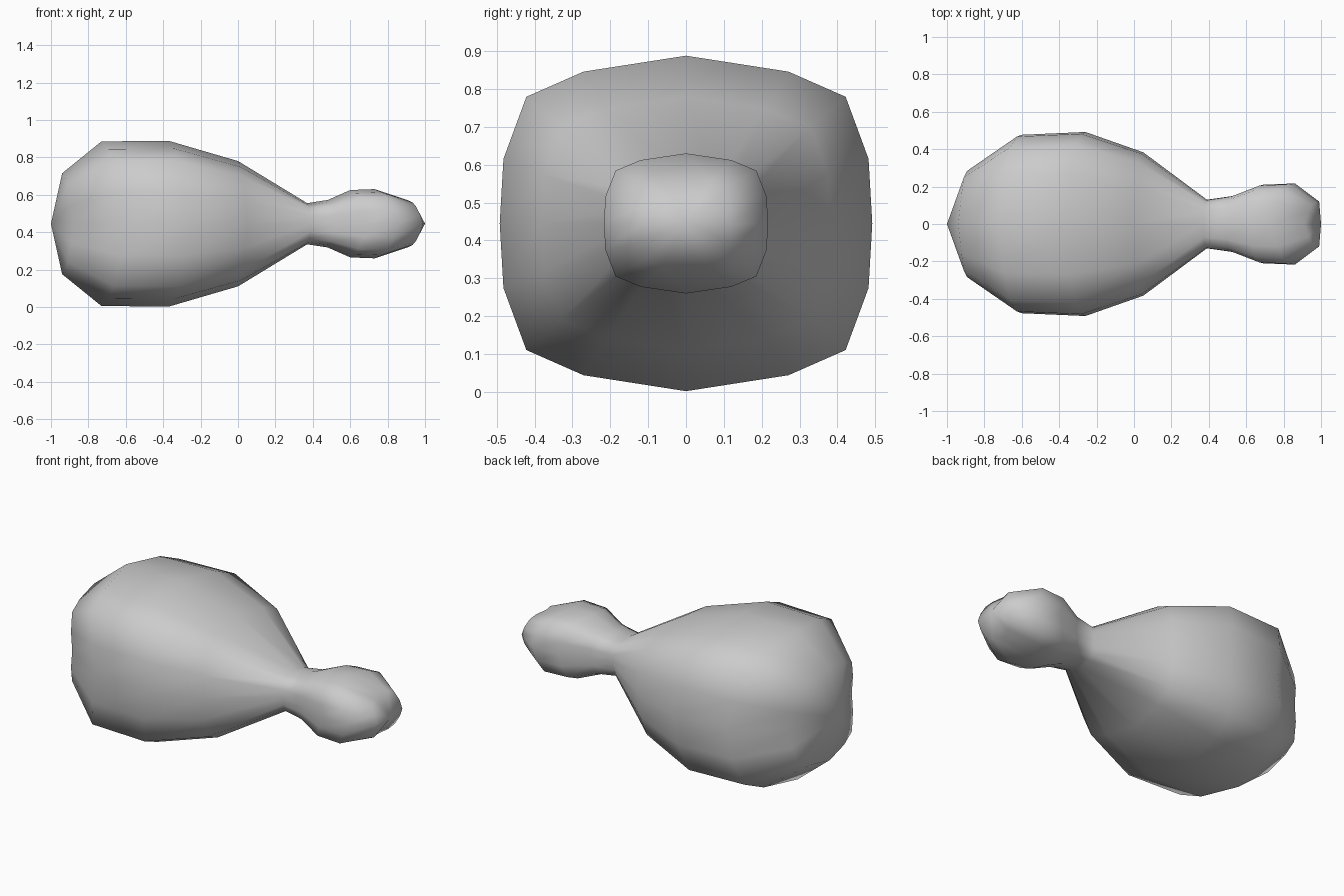
import bpy, bmesh

if "Cube" in bpy.data.objects:
    bpy.data.objects.remove(bpy.data.objects["Cube"])

ZC = 0.445
# rings along x: (x of top point, half height, x of side point, half width)
RINGS = [
    (-0.94, 0.27, -0.88, 0.29),
    (-0.73, 0.44, -0.60, 0.477),
    (-0.37, 0.443, -0.26, 0.492),
    (0.00, 0.335, 0.05, 0.383),
    (0.37, 0.11, 0.39, 0.13),
    (0.48, 0.127, 0.53, 0.15),
    (0.60, 0.18, 0.69, 0.21),
    (0.73, 0.185, 0.86, 0.217),
    (0.91, 0.125, 0.99, 0.12),
]
# quarter of the rounded-square section: (y, z, shift from top x to side x)
QUARTER = [(0, 1, 0), (0.55, 0.905, 0.3), (0.857, 0.755, 0.5),
           (0.98, 0.385, 0.8), (1, 0, 1)]


def full_section():
    q = QUARTER
    right = q + [(y, -z, s) for y, z, s in q[-2::-1]]
    return right + [(-y, z, s) for y, z, s in right[-2:0:-1]]


# gourd-shaped body with narrow neck and small bulb
bm = bmesh.new()
section = full_section()
loops = [[bm.verts.new((xt + (xs - xt) * s, w * y, ZC + h * z)) for y, z, s in section]
         for xt, h, xs, w in RINGS]
n = len(section)
for a, b in zip(loops, loops[1:]):
    for i in range(n):
        j = (i + 1) % n
        bm.faces.new((a[i], a[j], b[j], b[i]))

# pointed caps
for loop, x in ((loops[0], -1.0), (loops[-1], 1.0)):
    tip = bm.verts.new((x, 0, ZC))
    for i in range(n):
        bm.faces.new((loop[i], loop[(i + 1) % n], tip))

bmesh.ops.recalc_face_normals(bm, faces=bm.faces)
for f in bm.faces:
    f.smooth = True
mesh = bpy.data.meshes.new("gourd_body")
bm.to_mesh(mesh)
bm.free()
body = bpy.data.objects.new("gourd_body", mesh)
bpy.context.collection.objects.link(body)
